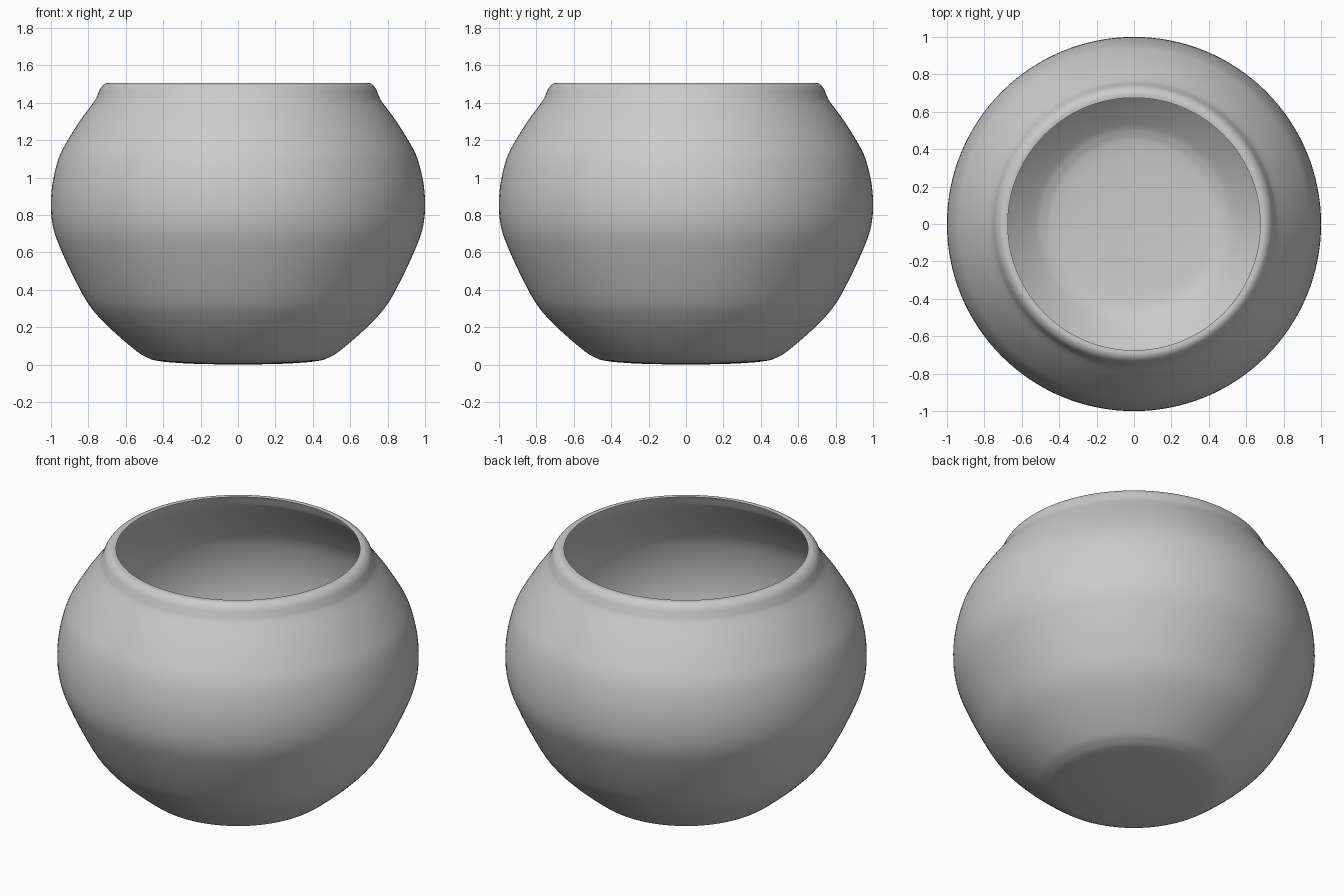
import bpy, bmesh, math
from mathutils import Vector

if "Cube" in bpy.data.objects:
    bpy.data.objects.remove(bpy.data.objects["Cube"])

# Profile (radius, height): base centre, round belly, shoulder, rolled lip
profile = [(0, 0), (0.2, 0.003), (0.34, 0.01), (0.43, 0.02), (0.48, 0.035), (0.54, 0.07),
           (0.68, 0.19), (0.79, 0.31), (0.87, 0.45), (0.945, 0.61),
           (0.985, 0.72), (1.0, 0.83), (0.993, 0.96), (0.96, 1.1),
           (0.91, 1.2), (0.84, 1.31), (0.77, 1.405), (0.752, 1.44),
           (0.737, 1.475), (0.72, 1.495), (0.70, 1.505), (0.675, 1.505)]
STEPS, SEGMENTS = 4, 128


def smooth_curve(points):
    """Catmull-Rom interpolation through the profile points."""
    p = [Vector(q) for q in points]
    p = [p[0]] + p + [p[-1]]
    out = []
    for a, b, c, d in zip(p, p[1:], p[2:], p[3:]):
        for i in range(STEPS):
            t = i / STEPS
            out.append(0.5 * (2 * b + (c - a) * t + (2 * a - 5 * b + 4 * c - d) * t**2
                              + (3 * b - a - 3 * c + d) * t**3))
    return out + [p[-1]]


# Bowl: thin shell turned around the z axis
bm = bmesh.new()
verts = [bm.verts.new((q.x, 0, q.y)) for q in smooth_curve(profile)]
edges = [bm.edges.new(pair) for pair in zip(verts, verts[1:])]
bmesh.ops.spin(bm, geom=verts + edges, cent=(0, 0, 0), axis=(0, 0, 1),
               angle=math.tau, steps=SEGMENTS, use_duplicate=False)
bmesh.ops.remove_doubles(bm, verts=bm.verts, dist=0.0005)
bmesh.ops.recalc_face_normals(bm, faces=bm.faces)

# Outward normals: the base must face down
base = min(bm.faces, key=lambda f: f.calc_center_median().z)
if base.normal.z > 0:
    bmesh.ops.reverse_faces(bm, faces=bm.faces)
for f in bm.faces:
    f.smooth = True

mesh = bpy.data.meshes.new("round_bowl")
bm.to_mesh(mesh)
bm.free()
bowl = bpy.data.objects.new("round_bowl", mesh)
bpy.context.collection.objects.link(bowl)
